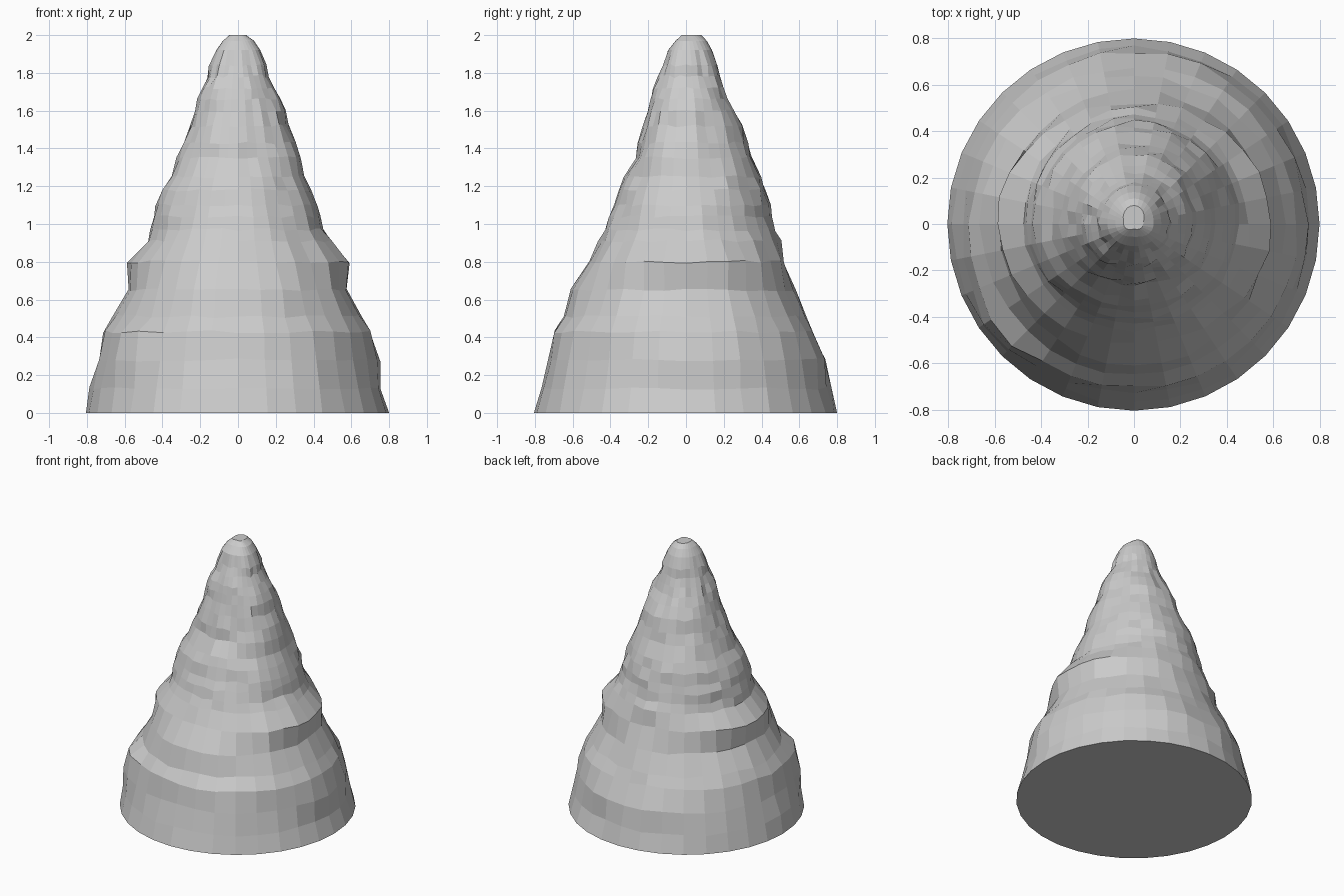
import bpy, bmesh, math, random

random.seed(4)
SEG = 32

# height, then radius towards right, left, front, back
RINGS = [
    (0.00, .800, .805, .805, .800),
    (0.13, .765, .783, .778, .768),
    (0.28, .750, .748, .738, .748),
    (0.43, .712, .710, .708, .678),
    (0.51, .660, .665, .655, .642),
    (0.65, .580, .578, .618, .580),
    (0.80, .597, .592, .515, .528),
    (0.91, .500, .478, .462, .500),
    (0.97, .458, .465, .440, .475),
    (1.04, .445, .455, .412, .458),
    (1.10, .428, .440, .378, .445),
    (1.18, .390, .410, .366, .428),
    (1.25, .356, .365, .325, .408),
    (1.35, .340, .328, .266, .352),
    (1.43, .305, .295, .254, .330),
    (1.52, .270, .258, .228, .308),
    (1.60, .262, .238, .200, .258),
    (1.66, .232, .215, .197, .228),
    (1.72, .200, .190, .178, .202),
    (1.78, .165, .162, .150, .186),
    (1.84, .152, .155, .124, .170),
    (1.92, .118, .115, .095, .138),
    (1.97, .085, .080, .055, .110),
    (2.00, .040, .045, .022, .080),
]


def radius(ring, a):
    """Blend the four side radii around the ring."""
    z, right, left, front, back = ring
    c, s = math.cos(a), math.sin(a)
    return (right if c > 0 else left) * c * c + (back if s > 0 else front) * s * s


bm = bmesh.new()
loops = []
for ring in RINGS:
    z = ring[0]
    loop = []
    for i in range(SEG):
        a = 2 * math.pi * i / SEG
        r = radius(ring, a)
        dz = 0
        if 0 < z < 1.9:
            # chipped rocky surface
            r += random.uniform(-.014, .005)
            dz = random.uniform(-.008, .008)
            # ledge on the front left
            if .2 < z < .5:
                r += .035 * math.exp(-((a - math.radians(220)) / .3) ** 2)
        loop.append(bm.verts.new((r * math.cos(a), r * math.sin(a), z + dz)))
    loops.append(loop)

# side bands and end caps
for lo, hi in zip(loops, loops[1:]):
    for i in range(SEG):
        j = (i + 1) % SEG
        bm.faces.new((lo[i], lo[j], hi[j], hi[i]))
bm.faces.new(loops[0][::-1])
bm.faces.new(loops[-1])

mesh = bpy.data.meshes.new("rock_spire")
bm.to_mesh(mesh)
bm.free()
bpy.context.collection.objects.link(bpy.data.objects.new("rock_spire", mesh))
